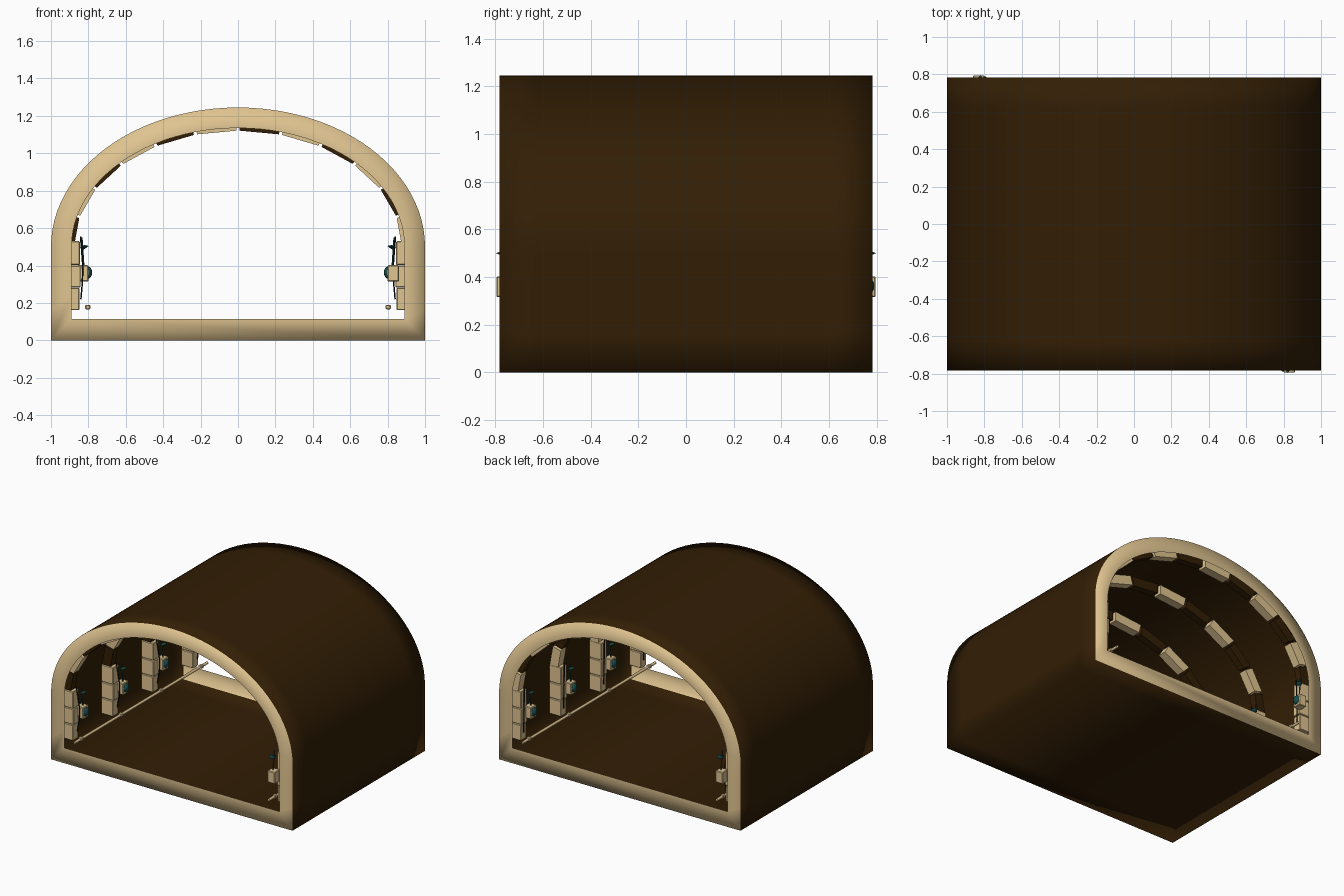
import bpy, bmesh, math
from mathutils import Vector

cube = bpy.data.objects.get("Cube")
if cube:
    bpy.data.objects.remove(cube, do_unlink=True)


def material(name, rgb):
    m = bpy.data.materials.new(name)
    m.use_nodes = True
    m.diffuse_color = (*rgb, 1)
    m.node_tree.nodes["Principled BSDF"].inputs["Base Color"].default_value = (*rgb, 1)
    return m


BROWN = material("dark brown", (0.032, 0.013, 0.0015))
TAN = material("pale sandstone", (0.74, 0.55, 0.28))
TEAL = material("dark teal", (0.010, 0.075, 0.072))
BLACK = material("cable black", (0.012, 0.010, 0.007))

HALF = 0.783           # half length of the tunnel
SPRING = 0.5           # height where the arch begins
ARCH_Y = [-0.71, -0.237, 0.237, 0.71]


def finish(name, bm, *mats):
    bmesh.ops.recalc_face_normals(bm, faces=bm.faces)
    me = bpy.data.meshes.new(name)
    bm.to_mesh(me)
    bm.free()
    for m in mats:
        me.materials.append(m)
    ob = bpy.data.objects.new(name, me)
    bpy.context.collection.objects.link(ob)
    return ob


def block(name, lo, hi, mat, bevel=0.004):
    bm = bmesh.new()
    bmesh.ops.create_cube(bm, size=1)
    lo, hi = Vector(lo), Vector(hi)
    for v in bm.verts:
        v.co = (lo + hi) / 2 + v.co * (hi - lo)
    bmesh.ops.bevel(bm, geom=bm.edges[:], offset=bevel, segments=1, affect='EDGES')
    return finish(name, bm, mat)


def ellipse(rx, rz, deg):
    a = math.radians(deg)
    return rx * math.cos(a), SPRING + rz * math.sin(a)


def tube(name, points, radius, mat):
    cu = bpy.data.curves.new(name, 'CURVE')
    cu.dimensions = '3D'
    cu.bevel_depth = radius
    cu.bevel_resolution = 2
    cu.use_fill_caps = True
    sp = cu.splines.new('POLY')
    sp.points.add(len(points) - 1)
    for p, co in zip(sp.points, points):
        p.co = (*co, 1)
    cu.materials.append(mat)
    ob = bpy.data.objects.new(name, cu)
    bpy.context.collection.objects.link(ob)
    return ob


# Tunnel shell: thin skin swept along y, with a flat frame rim at both ends
def profile(rx, rz, base):
    wall = [(rx, base + (SPRING - base) * i / 3) for i in range(3)]
    arc = [ellipse(rx, rz, 180 * i / 48) for i in range(49)]
    return wall + arc + [(-x, z) for x, z in reversed(wall)]


bm = bmesh.new()
outer, inner = profile(1.0, 0.745, 0.0), profile(0.89, 0.635, 0.115)
steps = 10
sections = [(inner, -HALF)]
sections += [(outer, HALF * (2 * i / steps - 1)) for i in range(steps + 1)]
sections += [(inner, HALF)]
rings = [[bm.verts.new((x, y, z)) for x, z in pts] for pts, y in sections]
for k, (ring, nxt) in enumerate(zip(rings, rings[1:])):
    for i in range(len(ring)):
        j = (i + 1) % len(ring)
        f = bm.faces.new((ring[i], ring[j], nxt[j], nxt[i]))
        f.smooth = True
        f.material_index = 1 if k in (0, steps + 1) else 0
finish("tunnel_shell", bm, BROWN, TAN)


# Arch stones: straight voussoirs, alternating pale and dark
def arch_stone(y, index):
    pale = index % 2 == 0
    half = 0.032 if pale else 0.027
    a, b = 15 * index + 0.6, 15 * index + 14.4
    corners = [ellipse(0.945, 0.69, a), ellipse(0.945, 0.69, b),
               ellipse(0.876, 0.621, b), ellipse(0.876, 0.621, a)]
    bm = bmesh.new()
    near, far = [[bm.verts.new((x, y + s * half, z)) for x, z in corners] for s in (-1, 1)]
    bm.faces.new(near)
    bm.faces.new(far)
    for i in range(4):
        j = (i + 1) % 4
        bm.faces.new((near[i], near[j], far[j], far[i]))
    finish("arch_stone", bm, TAN if pale else BROWN)


for y in ARCH_Y:
    for i in range(12):
        arch_stone(y, i)


def span(side, x0, x1):
    return sorted((side * x0, side * x1))


# Wall pillars with a cable down the face
def pillar(side, y):
    for z0, z1, depth in ((0.162, 0.28, 0.848), (0.283, 0.40, 0.842), (0.403, 0.53, 0.845)):
        a, b = span(side, depth, 0.945)
        block("pillar_block", (a, y - 0.033, z0), (b, y + 0.033, z1), TAN)
    path = [(0.842, 0, 0.555), (0.836, 0.01, 0.48), (0.830, 0.02, 0.40),
            (0.832, 0.02, 0.31), (0.840, 0.01, 0.22)]
    tube("cable", [(side * x, y + dy, z) for x, dy, z in path], 0.004, BLACK)


# Lamp beside each pillar: bracket, globe, stem and leaf
def lamp(side, y):
    a, b = span(side, 0.80, 0.86)
    block("lamp_bracket", (a, y - 0.032, 0.315), (b, y + 0.032, 0.402), TAN)

    bm = bmesh.new()
    bmesh.ops.create_uvsphere(bm, u_segments=12, v_segments=8, radius=1)
    for v in bm.verts:
        v.co = Vector((side * 0.803, y, 0.362)) + v.co * Vector((0.023, 0.028, 0.033))
    for f in bm.faces:
        f.smooth = True
    finish("lamp_globe", bm, TEAL)

    tube("lamp_stem", [(side * 0.825, y, 0.40), (side * 0.835, y, 0.55)], 0.004, TEAL)

    bm = bmesh.new()
    tips = ((0.797, 0, 0.505), (0.822, -0.035, 0.5), (0.845, 0, 0.495), (0.822, 0.035, 0.5))
    rim = [bm.verts.new((side * x, y + dy, z)) for x, dy, z in tips]
    for z in (0.485, 0.51):
        apex = bm.verts.new((side * 0.825, y, z))
        for i in range(4):
            bm.faces.new((rim[i], rim[(i + 1) % 4], apex))
    finish("leaf_ornament", bm, TEAL)


# Low handrails with collars along both walls
def handrail(side):
    x, z = side * 0.803, 0.178
    tube("handrail", [(x, -HALF, z), (x, HALF, z)], 0.010, TAN)
    for y in ARCH_Y:
        block("rail_collar", (x - 0.014, y - 0.015, z - 0.012),
              (x + 0.014, y + 0.015, z + 0.012), TAN)


for side in (-1, 1):
    handrail(side)
    for y in ARCH_Y:
        pillar(side, y)
        lamp(side, y - side * 0.053)
